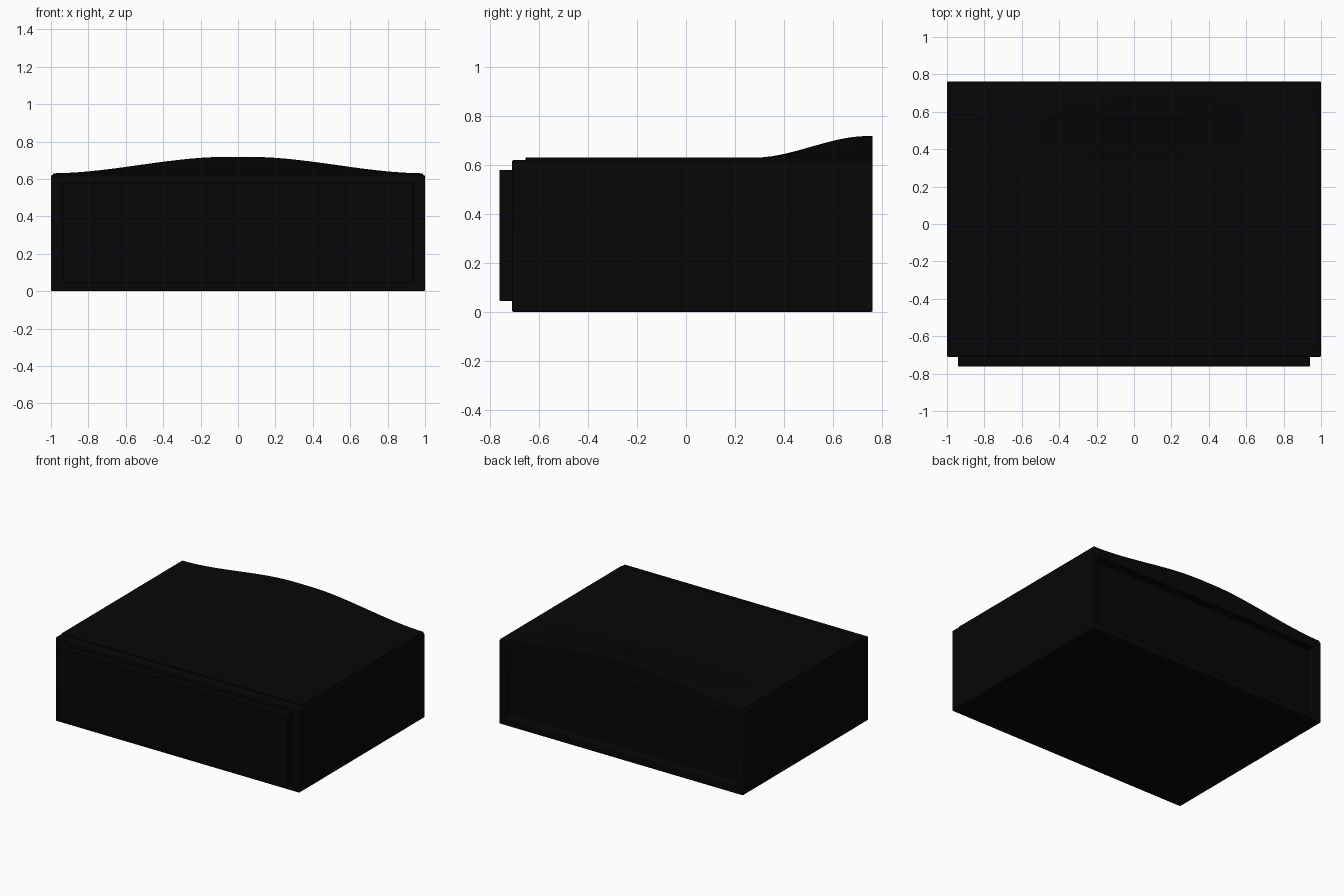
import bpy, bmesh, math

cube = bpy.data.objects.get("Cube")
if cube:
    bpy.data.objects.remove(cube, do_unlink=True)

black = bpy.data.materials.new("matte black")
black.use_nodes = True
colour = (0.002, 0.002, 0.002, 1)
black.diffuse_color = colour
black.node_tree.nodes["Principled BSDF"].inputs["Base Color"].default_value = colour


def finish(name, bm, bevel):
    """Turn a bmesh into a named object with softened edges."""
    bmesh.ops.recalc_face_normals(bm, faces=bm.faces)
    mesh = bpy.data.meshes.new(name)
    bm.to_mesh(mesh)
    bm.free()
    mesh.materials.append(black)
    obj = bpy.data.objects.new(name, mesh)
    bpy.context.collection.objects.link(obj)
    if bevel:
        mod = obj.modifiers.new("soft edges", 'BEVEL')
        mod.width = bevel
        mod.segments = 2
        mod.limit_method = 'ANGLE'
    bpy.ops.object.select_all(action='DESELECT')
    obj.select_set(True)
    bpy.context.view_layer.objects.active = obj
    bpy.ops.object.shade_smooth_by_angle(angle=math.radians(30))


def box(x, y0, y1, z0, z1):
    """Box symmetric in x between the given y and z limits."""
    bm = bmesh.new()
    bmesh.ops.create_cube(bm, size=1)
    for v in bm.verts:
        v.co = (x * 2 * v.co.x,
                y0 + (v.co.y + 0.5) * (y1 - y0),
                z0 + (v.co.z + 0.5) * (z1 - z0))
    return bm


# Cabinet body: flat rim around a recessed back panel
bm = box(1.0, -0.71, 0.762, 0.0, 0.62)
bm.normal_update()
back = max(bm.faces, key=lambda f: f.normal.y)
bmesh.ops.inset_region(bm, faces=[back], thickness=0.05, use_even_offset=True)
wall = bmesh.ops.extrude_discrete_faces(bm, faces=[back])["faces"][0]
panel_edges = list(wall.edges)
rim_edges = [e for e in bm.edges if e.is_boundary and e not in panel_edges]
bmesh.ops.translate(bm, vec=(0, -0.07, 0), verts=wall.verts)
bmesh.ops.bridge_loops(bm, edges=panel_edges + rim_edges)
finish("cabinet_body", bm, 0.006)

# Drawer front
finish("drawer_front", box(0.94, -0.762, -0.705, 0.045, 0.58), 0.004)


# Lid sweeping up into a curved crest at the back
def ease(t):
    t = min(max(t, 0), 1)
    return t * t * (3 - 2 * t)


def lid_height(x, y):
    return 0.63 + 0.088 * ease((y - 0.28) / 0.46) * ease((1 - abs(x)) / 0.94)


bm = bmesh.new()
bmesh.ops.create_grid(bm, x_segments=48, y_segments=48, size=1)
for v in bm.verts:
    x, y = v.co.x * 0.99, 0.053 + v.co.y * 0.708
    v.co = (x, y, lid_height(x, y))
rim = [e for e in bm.edges if e.is_boundary]
walls = bmesh.ops.extrude_edge_only(bm, edges=rim)["geom"]
for v in [g for g in walls if isinstance(g, bmesh.types.BMVert)]:
    v.co.z = 0.615
bmesh.ops.holes_fill(bm, edges=[e for e in bm.edges if e.is_boundary], sides=0)
finish("curved_lid", bm, 0)
